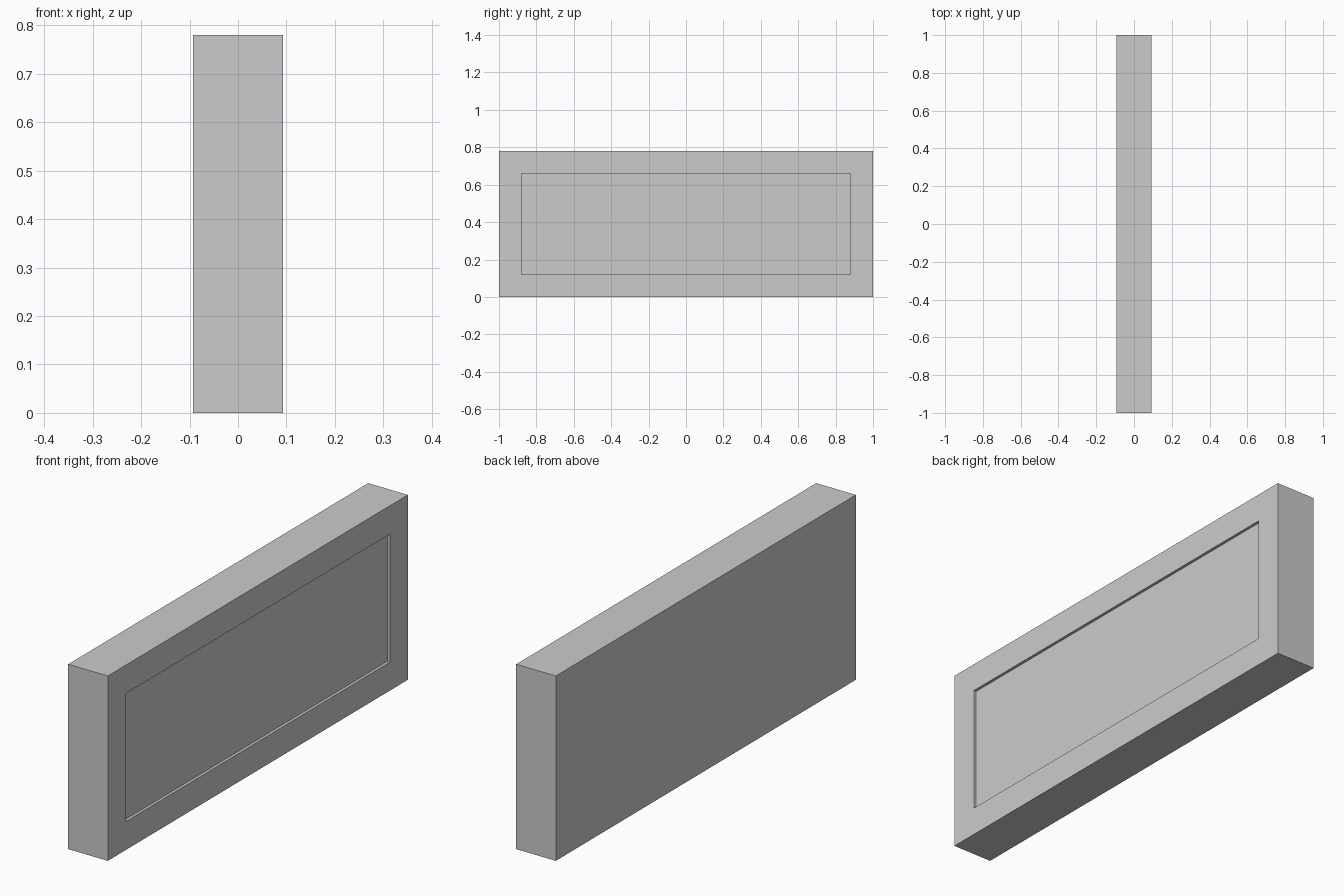
import bpy, bmesh
from mathutils import Vector

if "Cube" in bpy.data.objects:
    bpy.data.objects.remove(bpy.data.objects["Cube"])

SIZE = Vector((0.185, 2.0, 0.78))
BORDER, DEPTH = 0.12, 0.012

# Solid slab standing on the ground
bm = bmesh.new()
bmesh.ops.create_cube(bm, size=1.0)
bmesh.ops.scale(bm, vec=SIZE, verts=bm.verts)
bmesh.ops.translate(bm, vec=(0, 0, SIZE.z / 2), verts=bm.verts)
bm.normal_update()

# Shallow recessed panel on the +x face, with straight walls
face = max(bm.faces, key=lambda f: f.normal.x)
bmesh.ops.inset_region(bm, faces=[face], thickness=BORDER, use_even_offset=True)
panel = bmesh.ops.extrude_discrete_faces(bm, faces=[face])["faces"][0]
bmesh.ops.translate(bm, vec=(-DEPTH, 0, 0), verts=panel.verts)
bmesh.ops.recalc_face_normals(bm, faces=bm.faces)

mesh = bpy.data.meshes.new("recessed_slab")
bm.to_mesh(mesh)
bm.free()
bpy.context.collection.objects.link(bpy.data.objects.new("recessed_slab", mesh))
